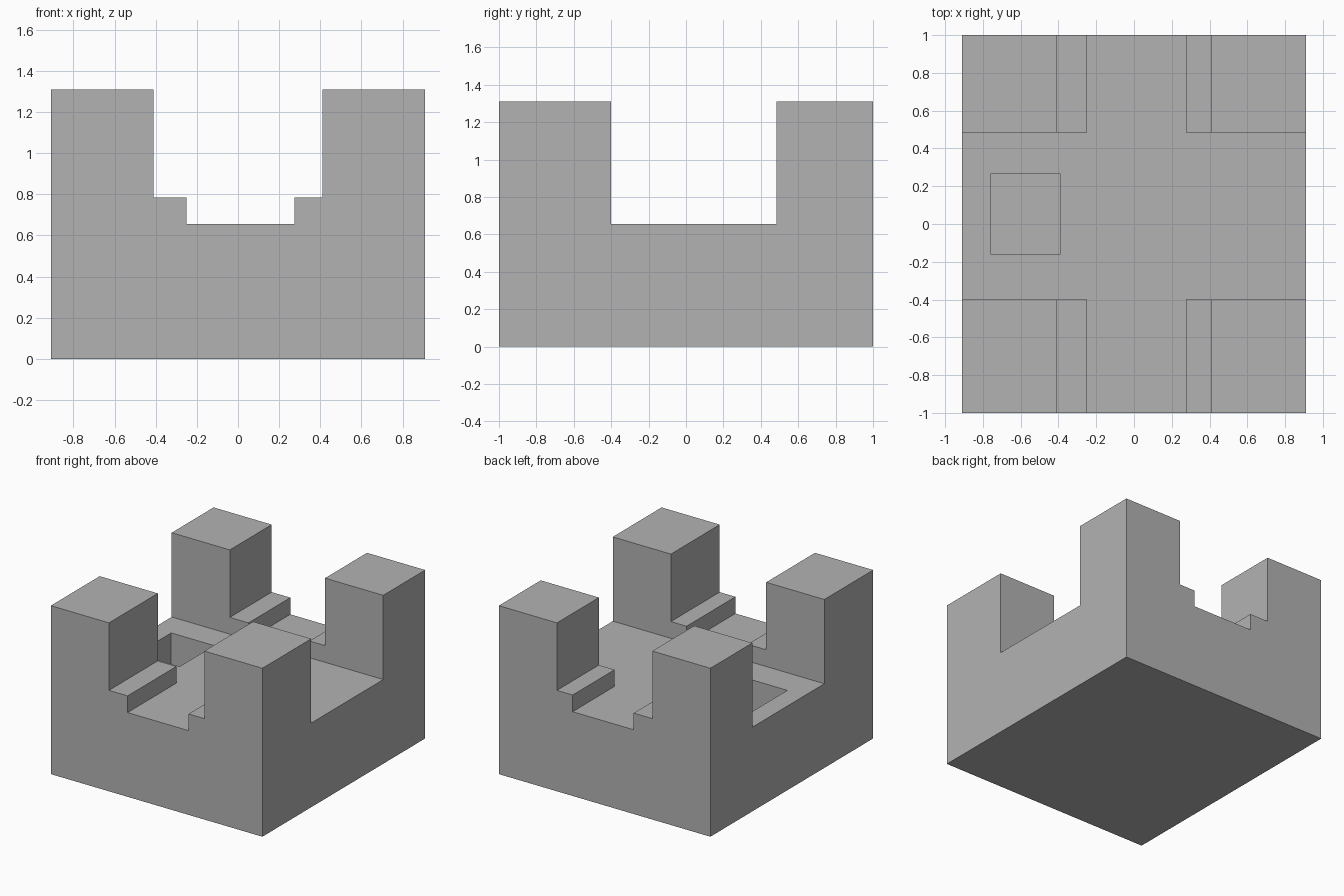
import bpy
import bmesh

cube = bpy.data.objects.get("Cube")
if cube:
    bpy.data.objects.remove(cube, do_unlink=True)

W, L, H = 0.91, 1.0, 1.31      # half width, half length, height
FLOOR, STEP = 0.655, 0.785     # channel floor and ledge heights

stone = bpy.data.materials.new("grey")
stone.use_nodes = True
grey = (0.45, 0.45, 0.45, 1)
stone.diffuse_color = grey
stone.node_tree.nodes["Principled BSDF"].inputs["Base Color"].default_value = grey


def prism(name, profile, y0, y1):
    """Extrude an (x, z) profile along y."""
    bm = bmesh.new()
    face = bm.faces.new([bm.verts.new((x, y0, z)) for x, z in profile])
    out = bmesh.ops.extrude_face_region(bm, geom=[face])
    verts = [v for v in out["geom"] if isinstance(v, bmesh.types.BMVert)]
    bmesh.ops.translate(bm, verts=verts, vec=(0, y1 - y0, 0))
    bmesh.ops.recalc_face_normals(bm, faces=bm.faces)
    mesh = bpy.data.meshes.new(name)
    bm.to_mesh(mesh)
    bm.free()
    mesh.materials.append(stone)
    obj = bpy.data.objects.new(name, mesh)
    bpy.context.collection.objects.link(obj)
    return obj


def cut(target, name, x0, x1, y0, y1, z0, z1):
    """Subtract a box from the target."""
    cutter = prism(name, [(x0, z0), (x1, z0), (x1, z1), (x0, z1)], y0, y1)
    cutter.hide_render = True
    cutter.hide_viewport = True
    mod = target.modifiers.new(name, "BOOLEAN")
    mod.operation = "DIFFERENCE"
    mod.solver = "EXACT"
    mod.object = cutter


# Block with a stepped channel running front to back
block = prism("corner_tower_block", [
    (-W, 0), (W, 0), (W, H), (0.41, H), (0.41, STEP), (0.275, STEP),
    (0.275, FLOOR), (-0.25, FLOOR), (-0.25, STEP), (-0.41, STEP),
    (-0.41, H), (-W, H)], -L, L)

# Cross channel from side to side, leaving four towers
cut(block, "cross_channel_cutter", -1.2, 1.2, -0.4, 0.485, FLOOR, 1.6)

# Rectangular pit sunk in the floor
cut(block, "pit_cutter", -0.76, -0.39, -0.16, 0.265, 0.33, 1.0)
